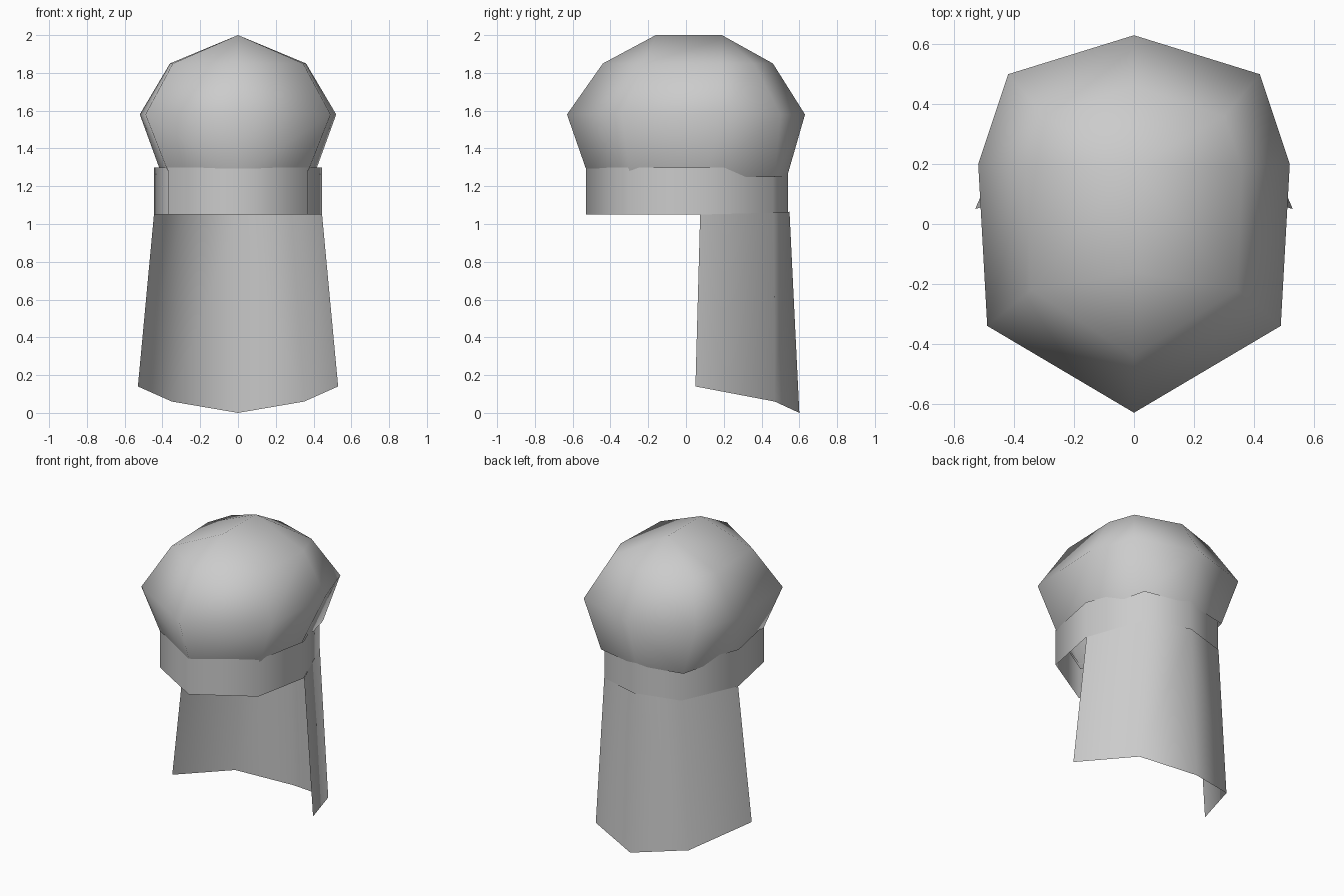
import bpy

cube = bpy.data.objects.get("Cube")
if cube:
    bpy.data.objects.remove(cube, do_unlink=True)

cloth = bpy.data.materials.new("grey_cloth")
cloth.use_nodes = True
cloth.diffuse_color = (0.6, 0.6, 0.6, 1)
cloth.node_tree.nodes["Principled BSDF"].inputs["Base Color"].default_value = (0.6, 0.6, 0.6, 1)


def build(name, verts, faces):
    """Make the +x half of a smooth part and mirror it across x = 0."""
    mesh = bpy.data.meshes.new(name)
    mesh.from_pydata(verts, [], faces)
    mesh.materials.append(cloth)
    mesh.shade_smooth()
    obj = bpy.data.objects.new(name, mesh)
    bpy.context.collection.objects.link(obj)
    mirror = obj.modifiers.new("mirror", "MIRROR")
    mirror.use_clip = True
    mirror.merge_threshold = 0.001
    return obj


def loft(rings):
    """Join rows of points, bottom to top, each running front to back."""
    n = len(rings[0])
    verts = [p for ring in rings for p in ring]
    faces = [(r * n + i, r * n + i + 1, (r + 1) * n + i + 1, (r + 1) * n + i)
             for r in range(len(rings) - 1) for i in range(n - 1)]
    return verts, faces


def level(outline, z):
    return [(x, y, z) for x, y in outline]


# Bulging cap, closed along a short ridge on top
hem = [(0, -0.515), (0.36, -0.295), (0.40, 0.10), (0.31, 0.47), (0, 0.535)]
bulge = [(0, -0.63), (0.49, -0.34), (0.52, 0.20), (0.42, 0.50), (0, 0.63)]
crown = [(0, -0.44), (0.345, -0.22), (0.36, 0.19), (0.30, 0.36), (0, 0.46)]
verts, faces = loft([level(hem, 1.25), level(bulge, 1.58), level(crown, 1.85)])
c = len(verts) - len(crown)
front, back = len(verts), len(verts) + 1
verts += [(0, -0.16, 2), (0, 0.19, 2)]
faces += [(c, c + 1, front), (c + 1, back, front)]
faces += [(c + i, c + i + 1, back) for i in (1, 2, 3)]
build("cap_dome", verts, faces)

# Upright band around the head
band = [(0, -0.53), (0.37, -0.31), (0.445, 0.07), (0.29, 0.46), (0, 0.54)]
build("head_band", *loft([level(band, 1.05), level(band, 1.30)]))

# Flared cloth hanging from the back of the band, with a pointed lower edge
flap_hem = [(0.53, 0.05, 0.14), (0.35, 0.47, 0.06), (0, 0.60, 0)]
flap_top = [(0.445, 0.075, 1.05), (0.29, 0.465, 1.06), (0, 0.548, 1.065)]
build("neck_flap", *loft([flap_hem, flap_top]))
